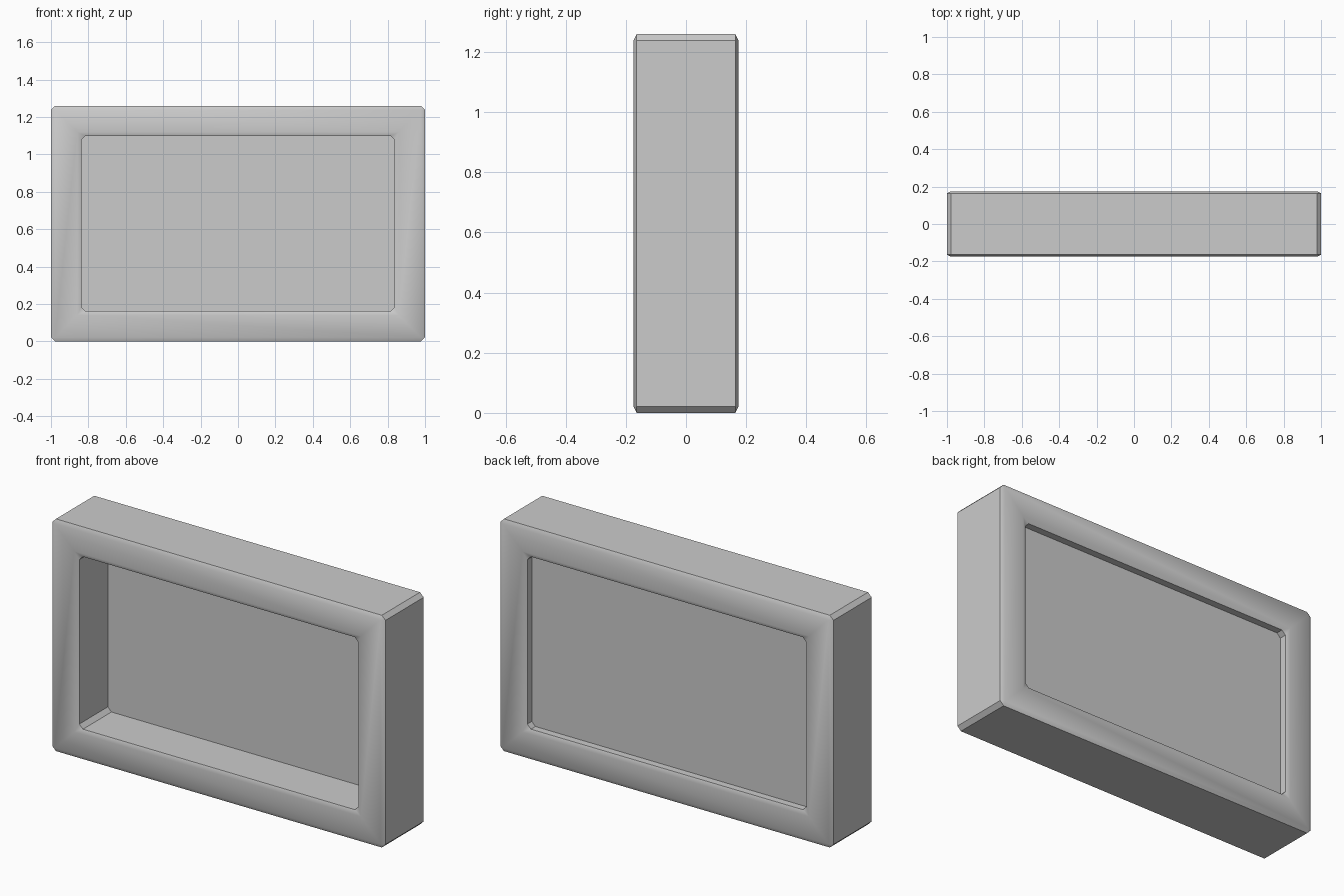
import bpy
import bmesh
import math

cube = bpy.data.objects.get("Cube")
if cube:
    bpy.data.objects.remove(cube, do_unlink=True)

WIDTH, HEIGHT, DEPTH = 2.0, 1.26, 0.35
BORDER = 0.162
BEVEL = 0.022
FLATTEN = 0.5     # bevels are half as deep as they are wide

grey = bpy.data.materials.new("plain grey")
grey.use_nodes = True
colour = (0.6, 0.6, 0.6, 1.0)
grey.diffuse_color = colour
grey.node_tree.nodes["Principled BSDF"].inputs["Base Color"].default_value = colour


def finish(name, bm):
    bmesh.ops.recalc_face_normals(bm, faces=bm.faces)
    mesh = bpy.data.meshes.new(name)
    bm.to_mesh(mesh)
    bm.free()
    mesh.materials.append(grey)
    obj = bpy.data.objects.new(name, mesh)
    bpy.context.collection.objects.link(obj)
    bpy.ops.object.select_all(action='DESELECT')
    obj.select_set(True)
    bpy.context.view_layer.objects.active = obj
    bpy.ops.object.shade_smooth_by_angle(angle=math.radians(35))
    return obj


def rectangle(bm, inset, y):
    x, z = WIDTH / 2 - inset, HEIGHT / 2 - inset
    return [bm.verts.new((sx * x, y, HEIGHT / 2 + sz * z))
            for sx, sz in ((-1, -1), (1, -1), (1, 1), (-1, 1))]


# Frame: a square section carried round four mitred corners, then bevelled
bm = bmesh.new()
half = DEPTH / 2 / FLATTEN
rings = [rectangle(bm, inset, y) for inset, y in
         ((0, -half), (0, half), (BORDER, half), (BORDER, -half))]
for r, ring in enumerate(rings):
    following = rings[(r + 1) % 4]
    for i in range(4):
        j = (i + 1) % 4
        bm.faces.new((ring[i], ring[j], following[j], following[i]))
bmesh.ops.recalc_face_normals(bm, faces=bm.faces)
sharp = [e for e in bm.edges if e.calc_face_angle() > math.radians(30)]
bmesh.ops.bevel(bm, geom=sharp, offset=BEVEL, offset_type='OFFSET',
                segments=1, affect='EDGES', profile=0.5)
bmesh.ops.scale(bm, vec=(1, FLATTEN, 1), verts=bm.verts)
finish("frame", bm)

# Panel: a thin board set into the frame near the back
bm = bmesh.new()
bmesh.ops.create_cube(bm, size=1)
opening = 2 * (BORDER - 0.02)
bmesh.ops.scale(bm, vec=(WIDTH - opening, 0.045, HEIGHT - opening), verts=bm.verts)
bmesh.ops.translate(bm, vec=(0, 0.103, HEIGHT / 2), verts=bm.verts)
finish("back_panel", bm)
